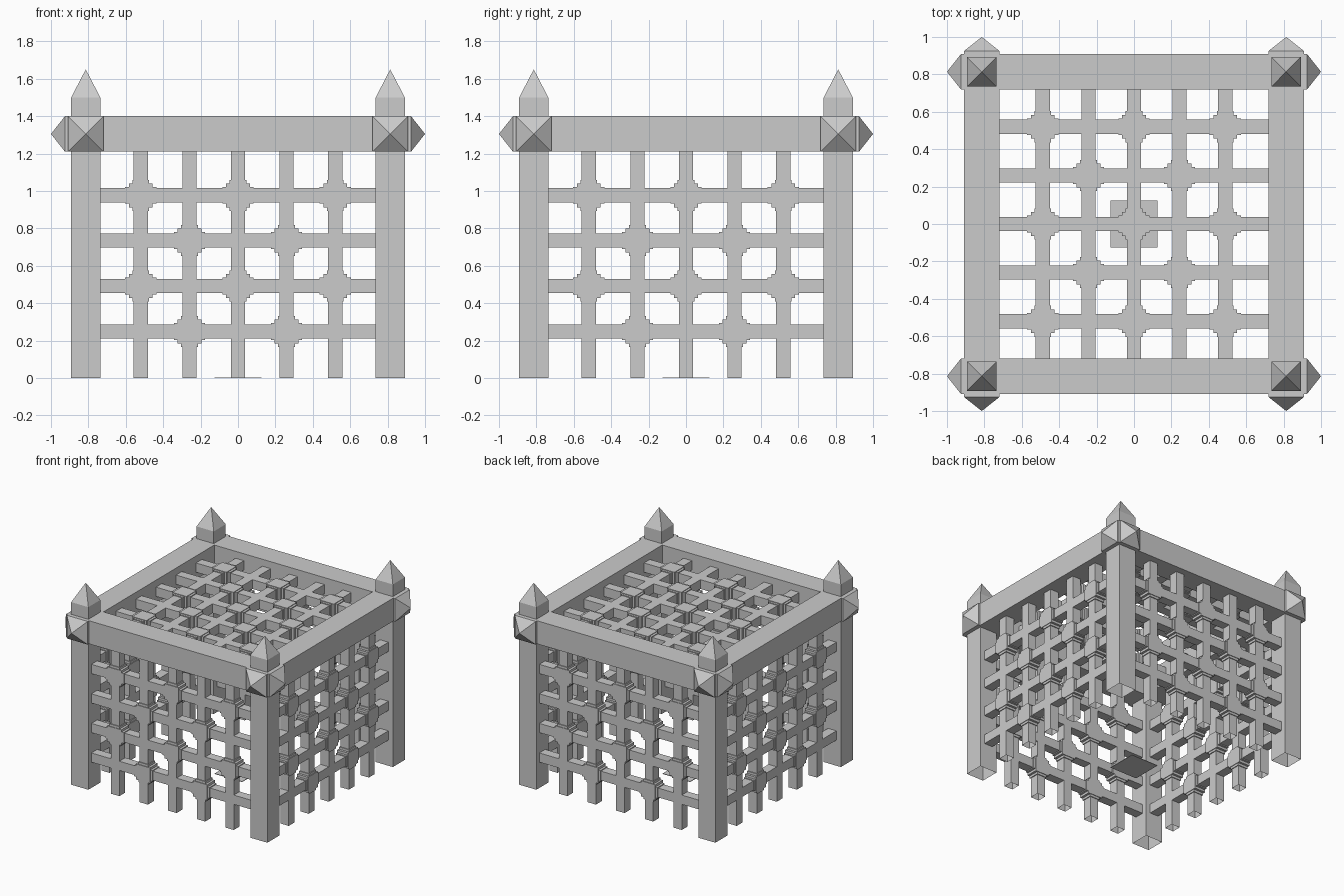
import bpy
import bmesh
from math import pi
from mathutils import Matrix, Vector

cube = bpy.data.objects.get("Cube")
if cube:
    bpy.data.objects.remove(cube, do_unlink=True)

grey = bpy.data.materials.new("stone_grey")
grey.use_nodes = True
grey.diffuse_color = (0.6, 0.6, 0.6, 1)
grey.node_tree.nodes["Principled BSDF"].inputs["Base Color"].default_value = (0.6, 0.6, 0.6, 1)

CORNER = 0.814      # centre line of posts, beams and side grilles
BEAM_Z = 1.305
BAR = 0.076


def box(bm, centre, size, open_bottom=False):
    matrix = Matrix.Translation(centre) @ Matrix.Diagonal((*size, 1))
    verts = bmesh.ops.create_cube(bm, size=1, matrix=matrix)["verts"]
    if open_bottom:
        faces = {f for v in verts for f in v.link_faces}
        lowest = min(faces, key=lambda f: f.calc_center_median().z)
        bmesh.ops.delete(bm, geom=[lowest], context="FACES_ONLY")


def pyramid(bm, base, tip, width):
    """Four-sided point from the base centre to the tip."""
    base, tip = Vector(base), Vector(tip)
    axis = tip - base
    turn = Vector((0, 0, 1)).rotation_difference(axis).to_matrix().to_4x4()
    matrix = Matrix.Translation((base + tip) / 2) @ turn @ Matrix.Rotation(pi / 4, 4, "Z")
    bmesh.ops.create_cone(bm, cap_ends=False, segments=4, radius1=width / 2 ** 0.5,
                          radius2=0, depth=axis.length, matrix=matrix)


def finish(name, bm, turn=0):
    mesh = bpy.data.meshes.new(name)
    bm.to_mesh(mesh)
    bm.free()
    mesh.materials.append(grey)
    obj = bpy.data.objects.new(name, mesh)
    obj.rotation_euler.z = turn
    bpy.context.collection.objects.link(obj)
    return obj


def knot(bm, centre, normal):
    """Stepped cross-shaped block around a bar crossing."""
    for a, b, depth in ((0.166, 0.09, 0.09), (0.09, 0.166, 0.09), (0.128, 0.128, 0.1)):
        size = [a, b]
        size.insert(normal, depth)
        box(bm, centre, size)


# Corner posts with pointed tops
for i, (sx, sy) in enumerate(((-1, -1), (1, -1), (1, 1), (-1, 1))):
    bm = bmesh.new()
    x, y = sx * CORNER, sy * CORNER
    box(bm, (x, y, 0.75), (0.156, 0.156, 1.5), open_bottom=True)
    pyramid(bm, (x, y, 1.5), (x, y, 1.65), 0.156)
    finish(f"corner_post_{i + 1}", bm)

# Four sides: a beam with pointed ends, and a grille below it
columns = [0.26 * k for k in range(-2, 3)]
rows = [0.249, 0.492, 0.735, 0.977]
for i, side in enumerate(("front", "left", "back", "right")):
    turn = i * pi / 2
    bm = bmesh.new()
    box(bm, (0, -CORNER, BEAM_Z), (1.85, 0.19, 0.19))
    for s in (-1, 1):
        pyramid(bm, (s * 0.925, -CORNER, BEAM_Z), (s, -CORNER, BEAM_Z), 0.19)
    finish(f"{side}_beam", bm, turn)

    bm = bmesh.new()
    for x in columns:
        box(bm, (x, -CORNER, 0.62), (BAR, BAR, 1.24), open_bottom=True)
    for z in rows:
        box(bm, (0, -CORNER, z), (1.5, BAR, BAR))
    for c, x in enumerate(columns):
        for r, z in enumerate(rows):
            if (c + r) % 2:
                knot(bm, (x, -CORNER, z), 1)
    finish(f"{side}_grille", bm, turn)

# Roof grille set between the beams
bm = bmesh.new()
for i in range(-2, 3):
    box(bm, (0.244 * i, 0, BEAM_Z), (BAR, 1.46, BAR))
    box(bm, (0, 0.26 * i, BEAM_Z), (1.46, BAR, BAR))
    for j in range(-2, 3):
        if (i + j) % 2 == 0 and abs(i) % 2 == abs(j) % 2:
            knot(bm, (0.244 * i, 0.26 * j, BEAM_Z), 2)
finish("roof_grille", bm)

# Thin plate on the floor
bm = bmesh.new()
box(bm, (0, 0, 0.002), (0.25, 0.25, 0.004))
finish("floor_plate", bm)
